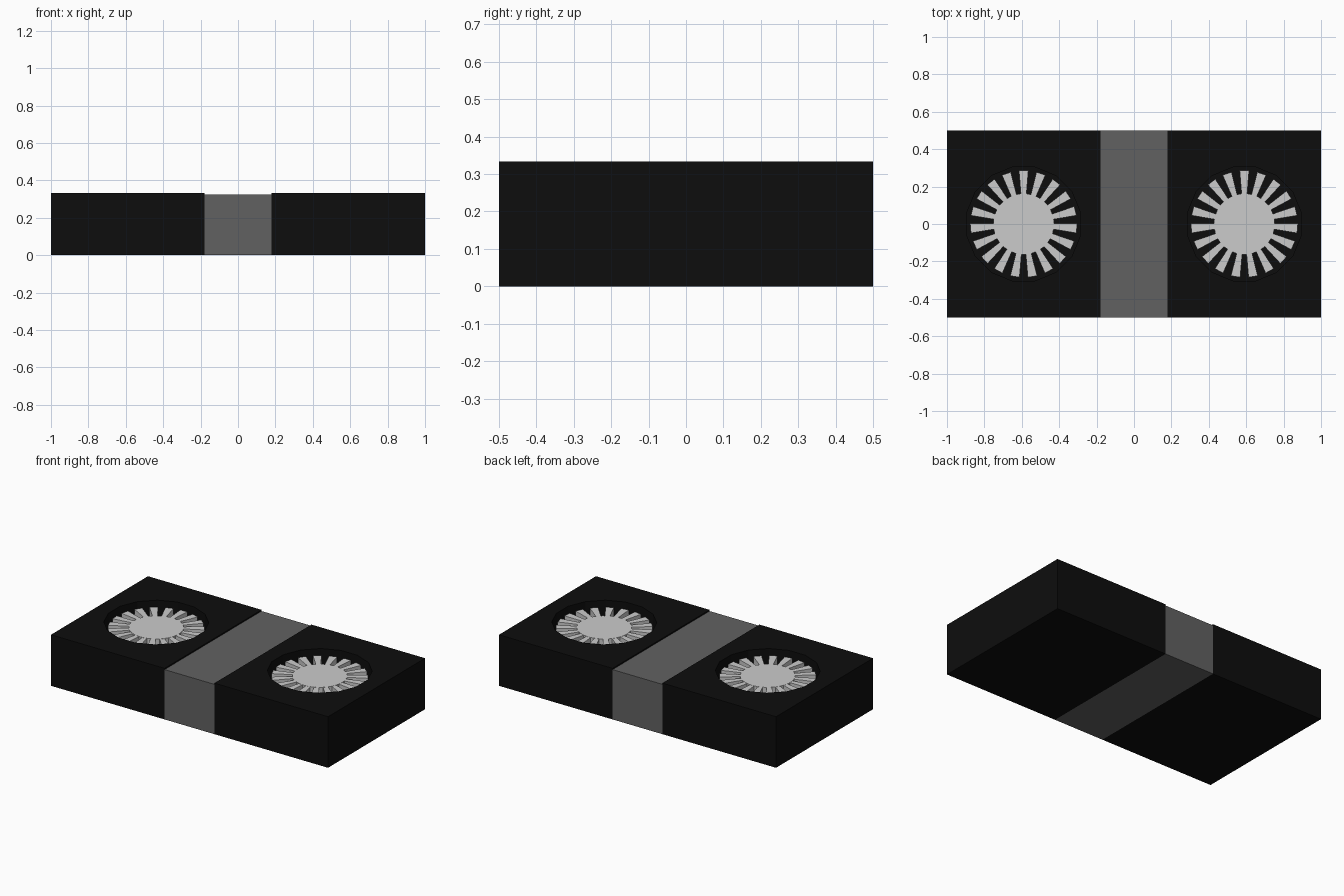
import bpy, bmesh, math
from mathutils import Vector

if "Cube" in bpy.data.objects:
    bpy.data.objects.remove(bpy.data.objects["Cube"])

H = 0.333
FAN_X = 0.59
BLADES = 19


def material(name, v):
    m = bpy.data.materials.new(name)
    m.diffuse_color = (v, v, v, 1)
    m.use_nodes = True
    m.node_tree.nodes["Principled BSDF"].inputs["Base Color"].default_value = m.diffuse_color
    return m


black = material("black_plastic", 0.004)
dark_grey = material("dark_grey_plastic", 0.12)


def finish(name, bm, mat=None):
    bmesh.ops.recalc_face_normals(bm, faces=bm.faces)
    me = bpy.data.meshes.new(name)
    bm.to_mesh(me)
    bm.free()
    ob = bpy.data.objects.new(name, me)
    bpy.context.collection.objects.link(ob)
    if mat:
        me.materials.append(mat)
    return ob


def prism(bm, outline, z0, z1):
    low = [bm.verts.new((x, y, z0)) for x, y in outline]
    top = [bm.verts.new((x, y, z1)) for x, y in outline]
    n = len(outline)
    bm.faces.new(low[::-1])
    bm.faces.new(top)
    for i in range(n):
        j = (i + 1) % n
        bm.faces.new((low[i], low[j], top[j], top[i]))


def rect(x0, x1, y0, y1):
    return [(x0, y0), (x1, y0), (x1, y1), (x0, y1)]


def circle(cx, r, n):
    return [(cx + r * math.cos((i + 0.5) * math.tau / n),
             r * math.sin((i + 0.5) * math.tau / n)) for i in range(n)]


# Centre band between the two housings
bm = bmesh.new()
prism(bm, rect(-0.18, 0.18, -0.5, 0.5), 0.0, 0.325)
finish("centre_band", bm, dark_grey)

for side, s in (("left", -1), ("right", 1)):
    cx = s * FAN_X

    # Housing with a round well sunk in its top
    bm = bmesh.new()
    x0, x1 = sorted((s * 0.18, s * 1.0))
    prism(bm, rect(x0, x1, -0.5, 0.5), 0.0, H)
    housing = finish(side + "_housing", bm, black)

    bm = bmesh.new()
    prism(bm, circle(cx, 0.31, 16), 0.23, H + 0.1)
    cutter = finish(side + "_well_cutter", bm, black)
    cutter.hide_render = True
    cutter.hide_set(True)
    cut = housing.modifiers.new("well", 'BOOLEAN')
    cut.operation = 'DIFFERENCE'
    cut.solver = 'EXACT'
    cut.object = cutter

    # Fan hub
    bm = bmesh.new()
    prism(bm, circle(cx, 0.163, 32), 0.23, 0.30)
    finish(side + "_fan_hub", bm)

    # Tapered fan blades around the hub
    bm = bmesh.new()
    for i in range(BLADES):
        a = math.pi / 2 + i * math.tau / BLADES
        out = Vector((math.cos(a), math.sin(a)))
        across = Vector((-out.y, out.x))
        pts = []
        for r, w in ((0.15, -0.014), (0.285, -0.025), (0.285, 0.025), (0.15, 0.014)):
            p = out * r + across * w
            pts.append((cx + p.x, p.y))
        prism(bm, pts, 0.24, 0.299)
    finish(side + "_fan_blades", bm)
